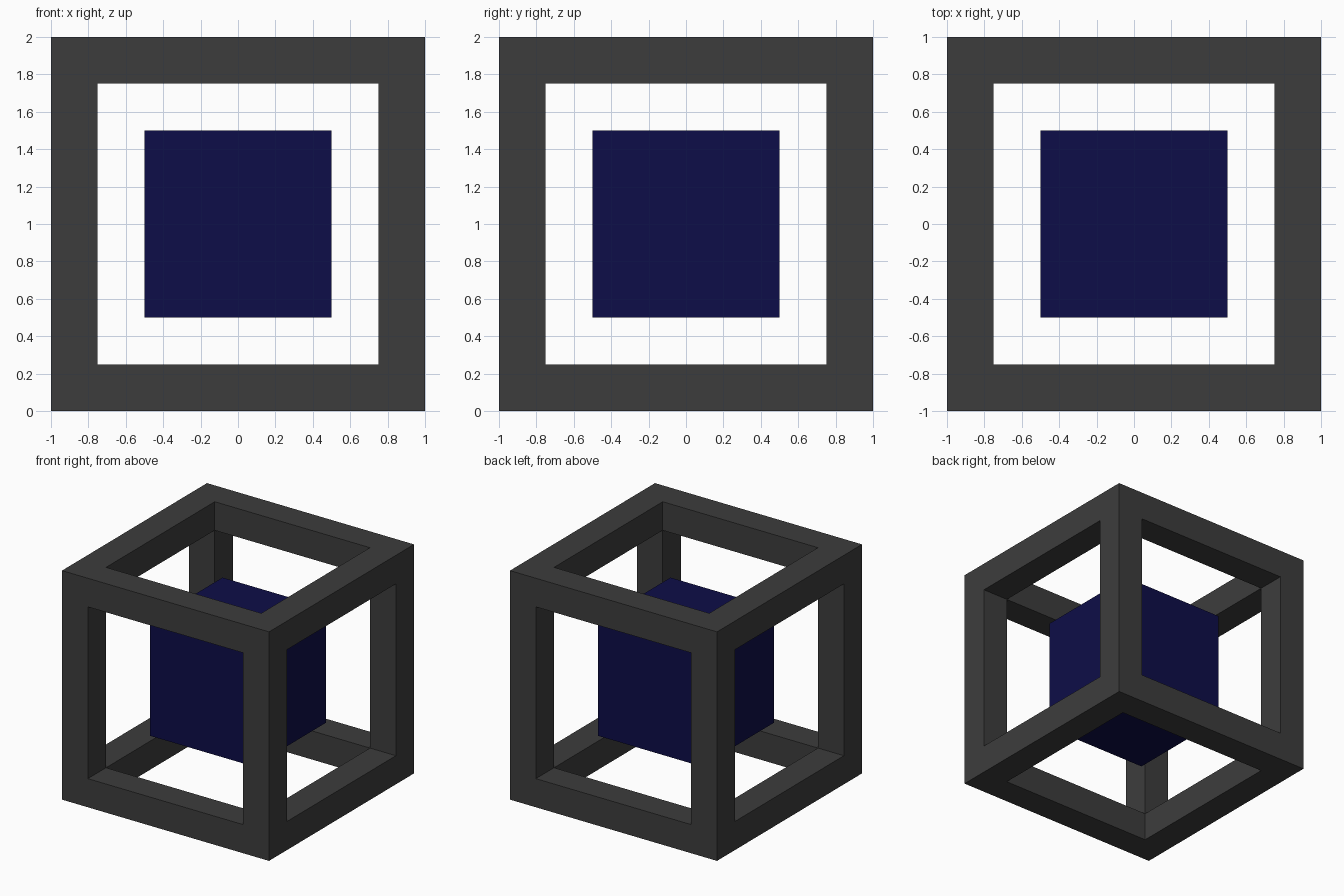
import bpy, bmesh
from mathutils import Vector
from itertools import product

cube = bpy.data.objects.get("Cube")
if cube:
    bpy.data.objects.remove(cube, do_unlink=True)


def material(name, rgb):
    m = bpy.data.materials.new(name)
    m.use_nodes = True
    colour = (*rgb, 1.0)
    m.diffuse_color = colour
    m.node_tree.nodes["Principled BSDF"].inputs["Base Color"].default_value = colour
    return m


def add_object(name, bm, mat):
    bmesh.ops.recalc_face_normals(bm, faces=bm.faces)
    mesh = bpy.data.meshes.new(name)
    bm.to_mesh(mesh)
    bm.free()
    mesh.materials.append(mat)
    obj = bpy.data.objects.new(name, mesh)
    obj.location.z = 1.0
    bpy.context.collection.objects.link(obj)
    return obj


grey = material("dark grey", (0.046, 0.046, 0.046))
navy = material("navy blue", (0.004, 0.004, 0.065))

# Open frame: a 3x3x3 lattice keeping only edge and corner cells, skinned
levels = (-1.0, -0.75, 0.75, 1.0)
solid = {c for c in product(range(3), repeat=3) if c.count(1) <= 1}
bm = bmesh.new()
for cell in solid:
    for axis, side in product(range(3), (0, 1)):
        neighbour = list(cell)
        neighbour[axis] += 2 * side - 1
        if tuple(neighbour) in solid:
            continue
        u, v = (axis + 1) % 3, (axis + 2) % 3
        corners = []
        for du, dv in ((0, 0), (1, 0), (1, 1), (0, 1)):
            p = Vector()
            p[axis] = levels[cell[axis] + side]
            p[u] = levels[cell[u] + du]
            p[v] = levels[cell[v] + dv]
            corners.append(bm.verts.new(p))
        bm.faces.new(corners)
bmesh.ops.remove_doubles(bm, verts=bm.verts, dist=0.001)
add_object("cube_frame", bm, grey)

# Floating solid core
bm = bmesh.new()
bmesh.ops.create_cube(bm, size=1.0)
add_object("inner_core", bm, navy)
